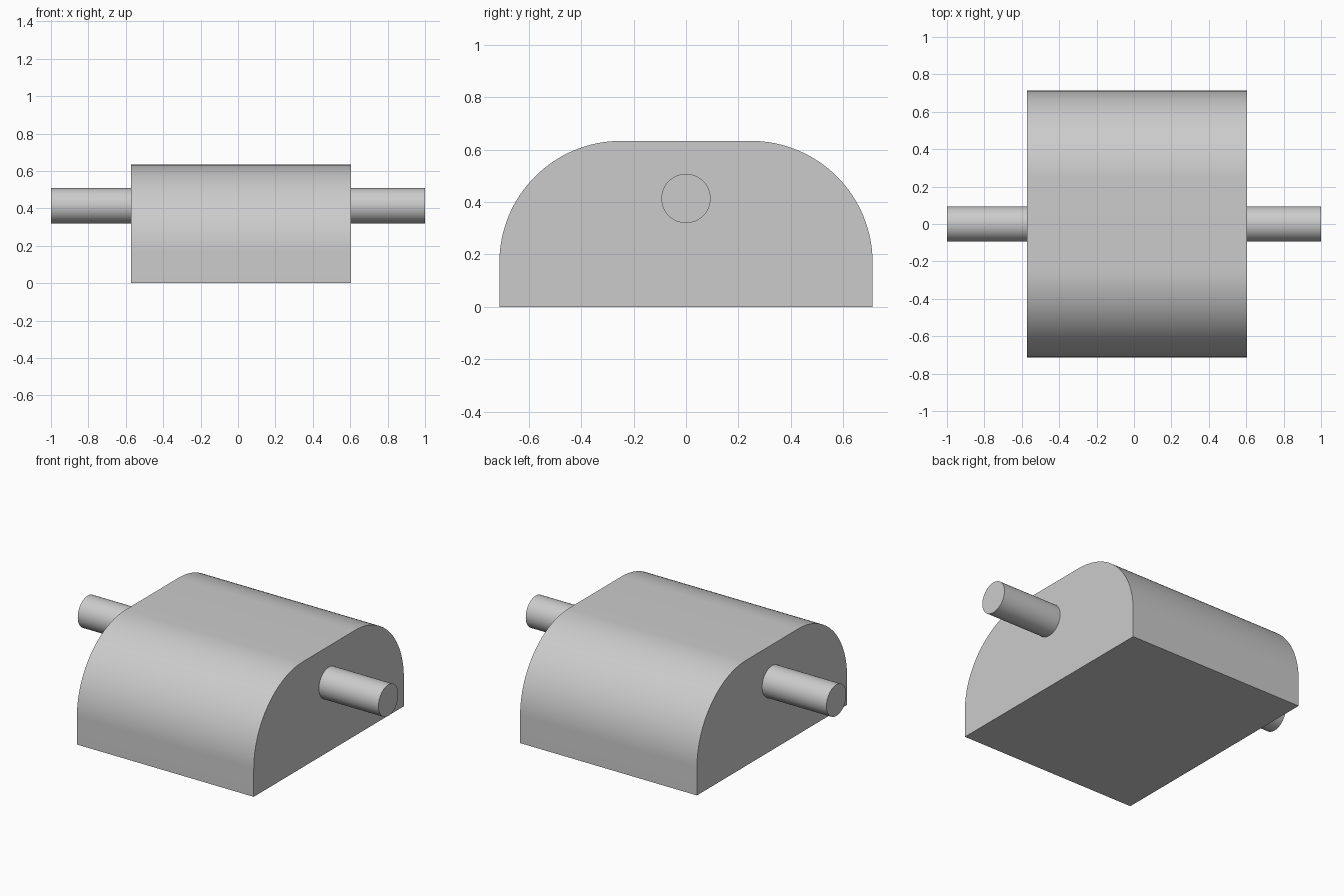
import bpy
import bmesh
from math import cos, sin, pi, radians
from mathutils import Matrix

cube = bpy.data.objects.get("Cube")
if cube:
    bpy.data.objects.remove(cube, do_unlink=True)

grey = bpy.data.materials.new("light grey")
grey.use_nodes = True
colour = (0.6, 0.6, 0.6, 1)
grey.diffuse_color = colour
grey.node_tree.nodes["Principled BSDF"].inputs["Base Color"].default_value = colour

HALF_WIDTH, HEIGHT, RADIUS = 0.713, 0.634, 0.465
LEFT, RIGHT = 0.604, -0.572
SEGMENTS = 32


def finish(name, bm):
    """Turn a bmesh into a smooth-shaded object with crisp edges."""
    bmesh.ops.recalc_face_normals(bm, faces=bm.faces)
    mesh = bpy.data.meshes.new(name)
    bm.to_mesh(mesh)
    bm.free()
    mesh.materials.append(grey)
    obj = bpy.data.objects.new(name, mesh)
    bpy.context.collection.objects.link(obj)
    bpy.ops.object.select_all(action='DESELECT')
    obj.select_set(True)
    bpy.context.view_layer.objects.active = obj
    bpy.ops.object.shade_smooth_by_angle(angle=radians(30))


def add_shaft(name, start, end):
    bm = bmesh.new()
    place = Matrix.Translation(((start + end) / 2, 0, 0.414)) @ Matrix.Rotation(pi / 2, 4, 'Y')
    bmesh.ops.create_cone(bm, cap_ends=True, segments=64, radius1=0.094,
                          radius2=0.094, depth=abs(end - start), matrix=place)
    finish(name, bm)


# Body: flat-bottomed profile with two rounded upper corners, swept along x
arc = [(HALF_WIDTH - RADIUS + RADIUS * cos(i * pi / 2 / SEGMENTS),
        HEIGHT - RADIUS + RADIUS * sin(i * pi / 2 / SEGMENTS))
       for i in range(SEGMENTS + 1)]
profile = [(HALF_WIDTH, 0)] + arc
profile += [(-y, z) for y, z in reversed(profile)]
bm = bmesh.new()
face = bm.faces.new([bm.verts.new((RIGHT, y, z)) for y, z in profile])
swept = bmesh.ops.extrude_face_region(bm, geom=[face], use_keep_orig=True)
moved = [v for v in swept["geom"] if isinstance(v, bmesh.types.BMVert)]
bmesh.ops.translate(bm, verts=moved, vec=(LEFT - RIGHT, 0, 0))
finish("body", bm)

# Shaft stubs on both ends
add_shaft("left_shaft", LEFT, 1)
add_shaft("right_shaft", RIGHT, -1)
